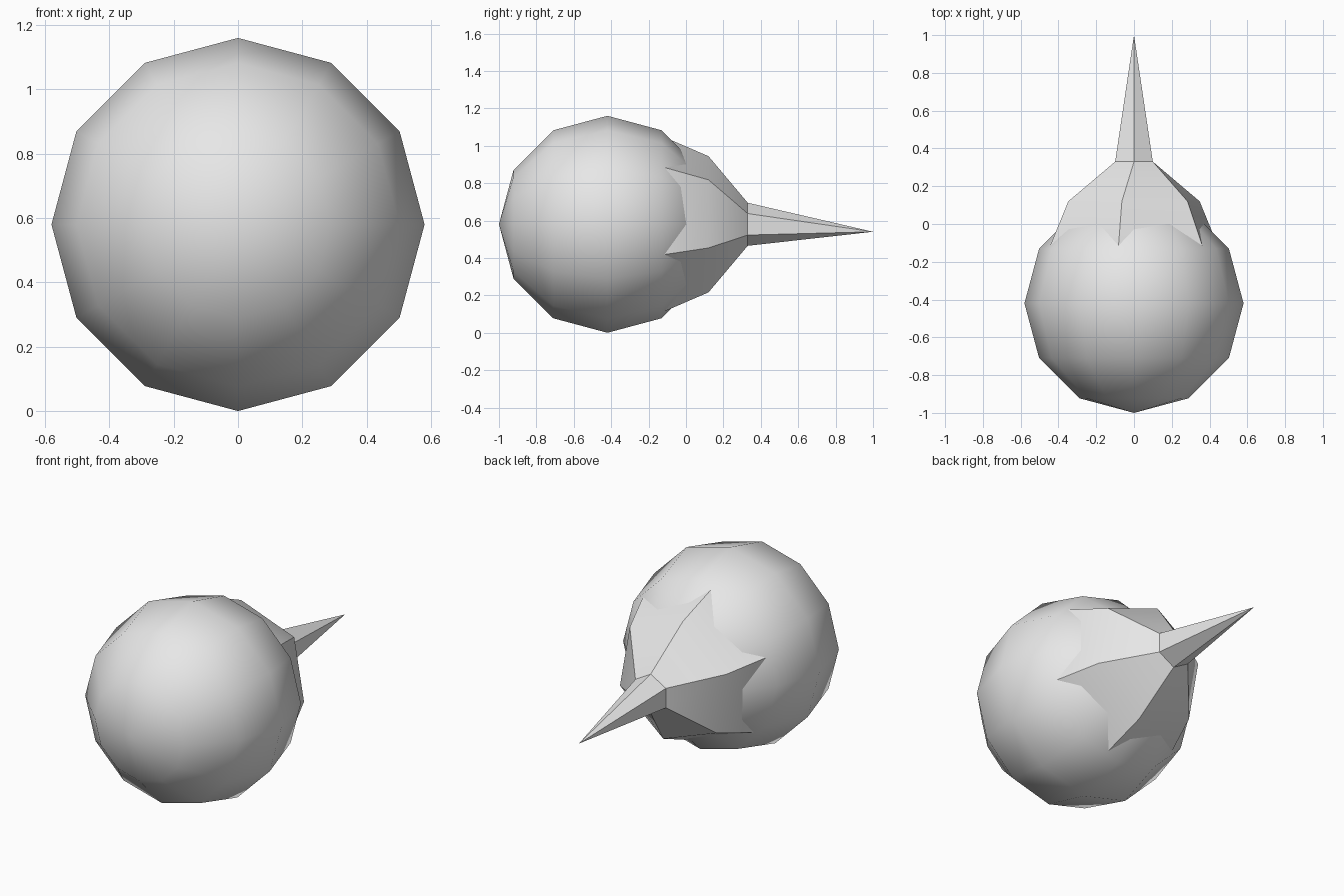
import bpy
import bmesh
import math
from mathutils import Matrix

cube = bpy.data.objects.get("Cube")
if cube:
    bpy.data.objects.remove(cube, do_unlink=True)

# One plain grey for the whole model
grey = bpy.data.materials.new("grey")
grey.use_nodes = True
colour = (0.8, 0.8, 0.8, 1)
grey.diffuse_color = colour
grey.node_tree.nodes["Principled BSDF"].inputs["Base Color"].default_value = colour

RADIUS = 0.58
BALL_Y = -0.42


def finish(name, bm, angle):
    """Turn a bmesh into a shaded, coloured object."""
    bmesh.ops.recalc_face_normals(bm, faces=bm.faces[:])
    mesh = bpy.data.meshes.new(name)
    bm.to_mesh(mesh)
    bm.free()
    mesh.materials.append(grey)
    obj = bpy.data.objects.new(name, mesh)
    bpy.context.collection.objects.link(obj)
    bpy.ops.object.select_all(action="DESELECT")
    obj.select_set(True)
    bpy.context.view_layer.objects.active = obj
    bpy.ops.object.shade_smooth_by_angle(angle=math.radians(angle))
    return obj


# Round body: low-poly ball with its poles at front and back
bm = bmesh.new()
bmesh.ops.create_uvsphere(
    bm, u_segments=12, v_segments=6, radius=RADIUS,
    matrix=Matrix.Translation((0, BALL_Y, RADIUS)) @ Matrix.Rotation(math.pi / 2, 4, "X"))
finish("ball_body", bm, 60)

# Tail: six-sided flared collar, slightly twisted, drawn out to a point
bm = bmesh.new()
rings = []
for y, radius, turn in ((-0.13, 0.479, 40), (0.12, 0.37, 40), (0.33, 0.115, 30)):
    angles = [math.radians(turn + 60 * i) for i in range(6)]
    rings.append([bm.verts.new((radius * math.cos(a), y, RADIUS + radius * math.sin(a)))
                  for a in angles])
tip = bm.verts.new((0, 1, 0.54))
bm.faces.new(rings[0])
for i in range(6):
    j = (i + 1) % 6
    for lower, upper in zip(rings, rings[1:]):
        bm.faces.new((lower[i], lower[j], upper[j], upper[i]))
    bm.faces.new((rings[-1][i], rings[-1][j], tip))
finish("pointed_tail", bm, 35)
